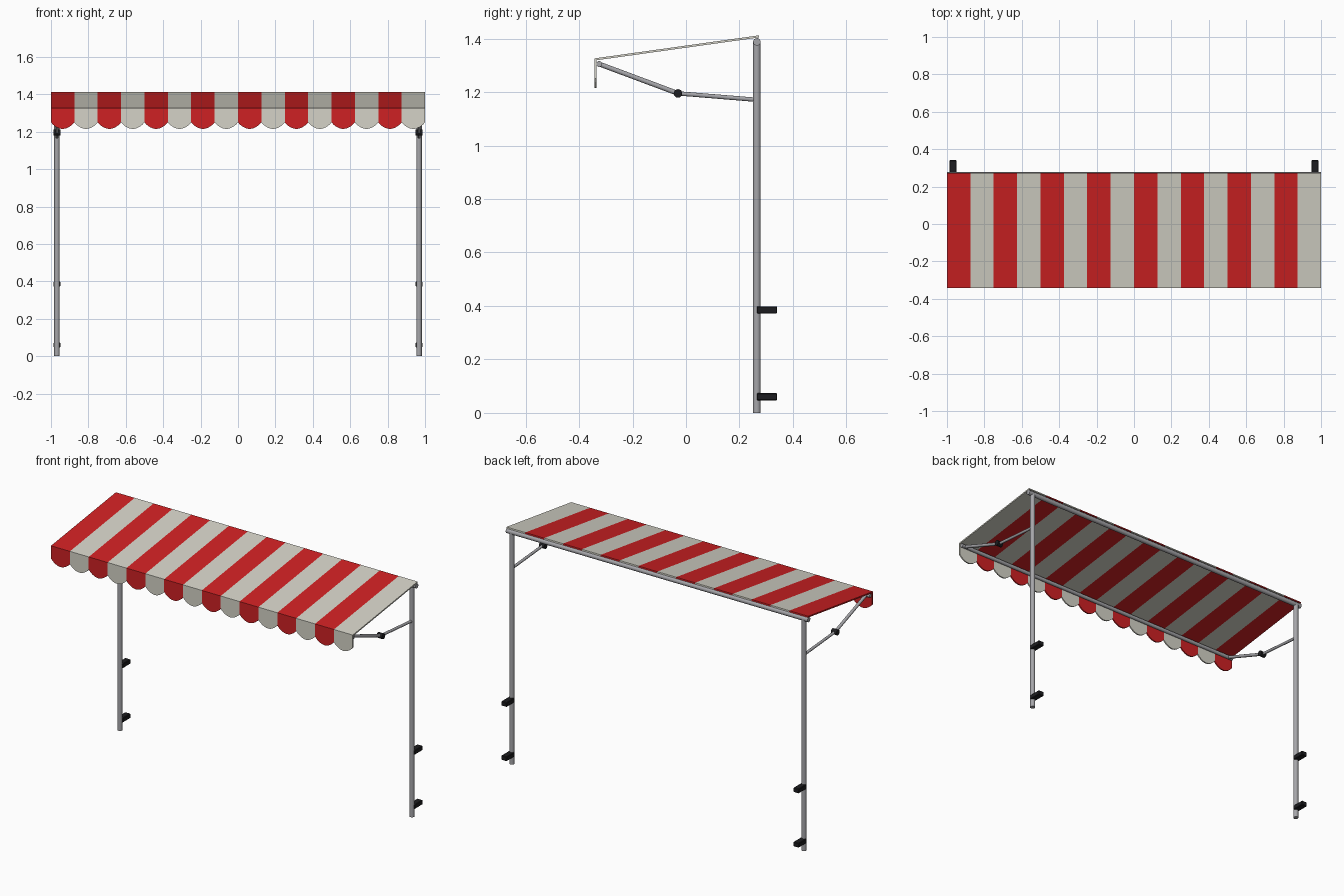
import bpy, bmesh, math
from mathutils import Vector

cube = bpy.data.objects.get("Cube")
if cube:
    bpy.data.objects.remove(cube, do_unlink=True)


def material(name, rgb):
    m = bpy.data.materials.new(name)
    m.use_nodes = True
    m.diffuse_color = (*rgb, 1)
    m.node_tree.nodes["Principled BSDF"].inputs["Base Color"].default_value = (*rgb, 1)
    return m


RED = material("red fabric", (0.62, 0.015, 0.017))
CREAM = material("cream fabric", (0.66, 0.65, 0.57))
STEEL = material("grey metal", (0.38, 0.38, 0.40))
BLACK = material("black plastic", (0.012, 0.012, 0.014))


def add_object(name, bm, *mats):
    mesh = bpy.data.meshes.new(name)
    bm.to_mesh(mesh)
    bm.free()
    obj = bpy.data.objects.new(name, mesh)
    bpy.context.collection.objects.link(obj)
    for m in mats:
        mesh.materials.append(m)
    return obj


def tube(name, start, end, radius, mat, sides=16):
    a, b = Vector(start), Vector(end)
    bm = bmesh.new()
    bmesh.ops.create_cone(bm, cap_ends=True, segments=sides, radius1=radius,
                          radius2=radius, depth=(b - a).length)
    for f in bm.faces:
        f.smooth = len(f.verts) == 4
    for e in bm.edges:
        e.smooth = all(f.smooth for f in e.link_faces)
    obj = add_object(name, bm, mat)
    obj.location = (a + b) / 2
    obj.rotation_euler = (b - a).to_track_quat("Z", "Y").to_euler()
    return obj


def box(name, centre, size, mat):
    bm = bmesh.new()
    bmesh.ops.create_cube(bm, size=1)
    bmesh.ops.scale(bm, vec=size, verts=bm.verts)
    obj = add_object(name, bm, mat)
    obj.location = centre
    bevel = obj.modifiers.new("edges", "BEVEL")
    bevel.width = 0.003
    bevel.segments = 1
    return obj


# Striped canopy with a scalloped valance, folded from one sheet
STRIPES, STEPS = 16, 12
BACK_Y, FRONT_Y = 0.272, -0.342
BACK_Z, FOLD_Z, CUSP_Z, DROP = 1.412, 1.326, 1.25, 0.035
bm = bmesh.new()
columns = []
for i in range(STRIPES * STEPS + 1):
    x = -1 + 2 * i / (STRIPES * STEPS)
    t = (i % STEPS) / STEPS
    hem = CUSP_Z - DROP * math.sin(math.pi * t) ** 0.8
    columns.append([bm.verts.new(p) for p in (
        (x, BACK_Y, BACK_Z), (x, FRONT_Y, FOLD_Z), (x, FRONT_Y, hem))])
for i in range(STRIPES * STEPS):
    left, right = columns[i], columns[i + 1]
    for row in range(2):
        f = bm.faces.new((left[row], left[row + 1], right[row + 1], right[row]))
        f.material_index = (i // STEPS) % 2
canopy = add_object("striped_canopy", bm, RED, CREAM)
solid = canopy.modifiers.new("thickness", "SOLIDIFY")
solid.thickness = 0.008
solid.offset = -1
solid.use_even_offset = True

# Rails carrying the back and front of the fabric
POST_Y = 0.265
FRONT_RAIL = (-0.325, 1.305)
tube("back_rail", (-1, POST_Y, 1.388), (1, POST_Y, 1.388), 0.014, STEEL)
tube("front_rail", (-0.995, *FRONT_RAIL), (0.995, *FRONT_RAIL), 0.011, STEEL)

# Posts, wall brackets and folding arms on both sides
ELBOW = (-0.03, 1.195)
for side, s in (("right", -1), ("left", 1)):
    x = s * 0.968
    tube(f"{side}_post", (x, POST_Y, 0), (x, POST_Y, 1.388), 0.0145, STEEL)
    for level, z in (("lower", 0.06), ("upper", 0.385)):
        box(f"{side}_{level}_bracket", (x, 0.303, z), (0.036, 0.076, 0.027), BLACK)
    tube(f"{side}_rear_arm", (x, POST_Y, 1.171), (x, *ELBOW), 0.008, STEEL)
    tube(f"{side}_front_arm", (x, *ELBOW), (x, *FRONT_RAIL), 0.009, STEEL)
    tube(f"{side}_elbow", (x - 0.018, *ELBOW), (x + 0.018, *ELBOW), 0.016, BLACK)
